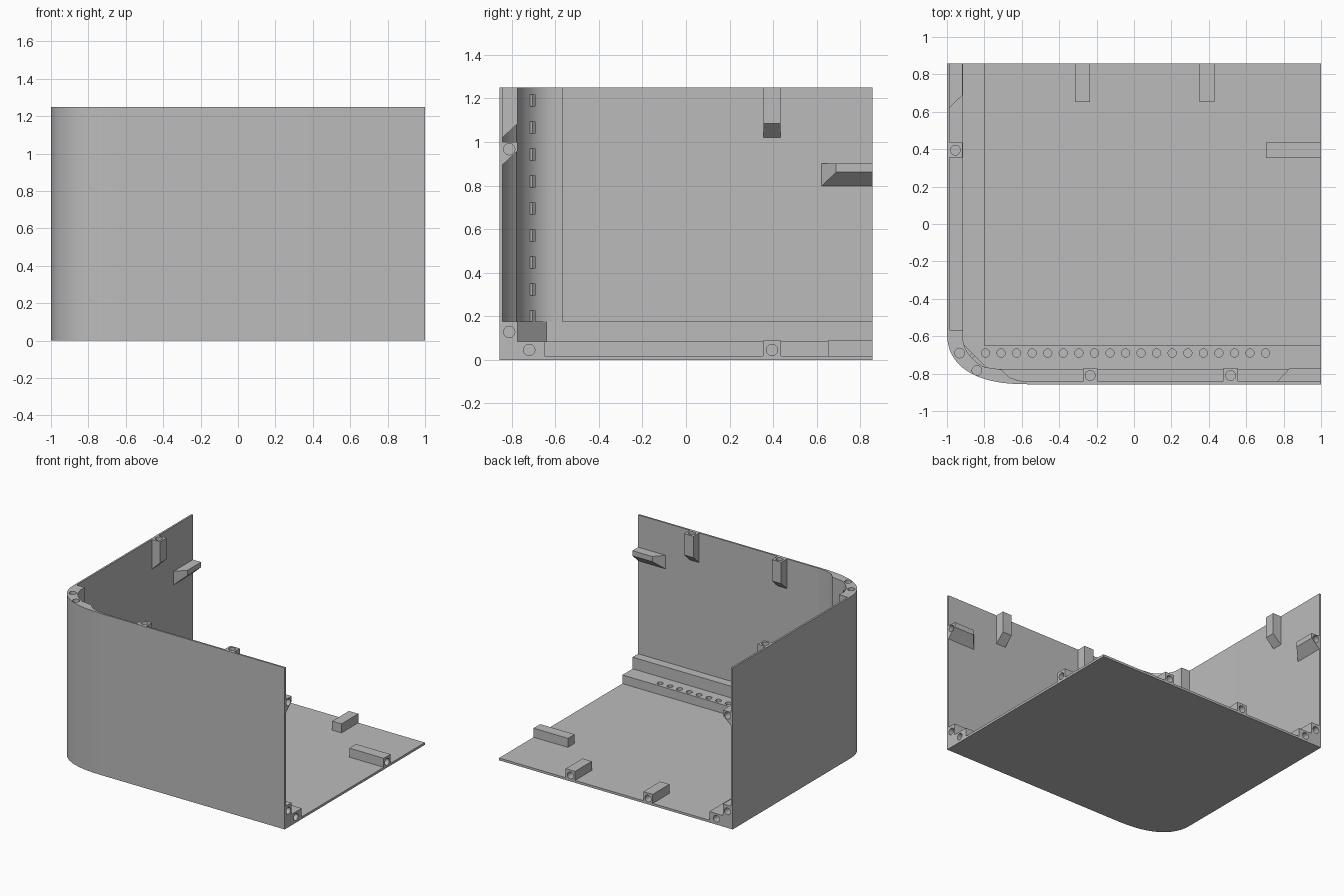
import bpy, bmesh, math
from mathutils import Vector, Matrix

if "Cube" in bpy.data.objects:
    bpy.data.objects.remove(bpy.data.objects["Cube"])

X, Y, TOP = 1.0, 0.857, 1.25          # half width, half depth, height
WALL, FLOOR, RIB = 0.014, 0.018, 0.07  # thicknesses

grey = bpy.data.materials.new("light_grey")
grey.use_nodes = True
grey.diffuse_color = (0.5, 0.5, 0.5, 1)
grey.node_tree.nodes["Principled BSDF"].inputs["Base Color"].default_value = (0.5, 0.5, 0.5, 1)


def finish(name, bm):
    bmesh.ops.recalc_face_normals(bm, faces=bm.faces)
    mesh = bpy.data.meshes.new(name)
    bm.to_mesh(mesh)
    bm.free()
    mesh.materials.append(grey)
    obj = bpy.data.objects.new(name, mesh)
    bpy.context.collection.objects.link(obj)
    return obj


def prism(name, outline, z0, z1):
    bm = bmesh.new()
    face = bm.faces.new([bm.verts.new((x, y, z0)) for x, y in outline])
    ext = bmesh.ops.extrude_face_region(bm, geom=[face])
    bmesh.ops.translate(bm, vec=(0, 0, z1 - z0),
                        verts=[v for v in ext["geom"] if isinstance(v, bmesh.types.BMVert)])
    return finish(name, bm)


def corner(inset, n=24):
    """Rounded front corner, from the side wall round to the front wall."""
    a, b, p = 0.45, 0.29, 2 / 2.5
    pts = []
    for i in range(n + 1):
        t = i / n * math.pi / 2
        c, s = max(math.cos(t), 0.0) ** p, math.sin(t) ** p
        pts.append((-X + a - (a - inset) * c, -Y + b - (b - inset) * s))
    return pts


def rim(inset):
    return [(-X + inset, Y)] + corner(inset) + [(X, -Y + inset)]


def drill(parts, holes, radius):
    """Cut round blind holes: each is (entry point, direction, depth)."""
    bm = bmesh.new()
    for point, direction, depth in holes:
        d = Vector(direction).normalized()
        length = depth + 0.02
        mid = Vector(point) + d * (depth - length / 2)
        turn = Vector((0, 0, 1)).rotation_difference(d).to_matrix().to_4x4()
        bmesh.ops.create_cone(bm, cap_ends=True, segments=20, radius1=radius, radius2=radius,
                              depth=length, matrix=Matrix.Translation(mid) @ turn)
    cutter = finish("hole_cutter", bm)
    cutter.hide_render = True
    for part in parts:
        mod = part.modifiers.new("holes", "BOOLEAN")
        mod.operation, mod.solver, mod.object = "DIFFERENCE", "EXACT", cutter
        bpy.context.view_layer.objects.active = part
        bpy.ops.object.modifier_apply(modifier=mod.name)
    bpy.data.objects.remove(cutter)


def smooth(obj):
    bpy.ops.object.select_all(action="DESELECT")
    obj.select_set(True)
    bpy.context.view_layer.objects.active = obj
    bpy.ops.object.shade_smooth_by_angle(angle=math.radians(30))


# Where a point (along, out from surface, up or across) lies on each plate
def on_front(s, d, z): return (s, -Y + WALL + d, z)
def on_side(s, d, z): return (-X + WALL + d, s, z)
def on_floor(s, d, y): return (s, y, FLOOR + d)


def rib(name, place, base, tip, hole, direction):
    """Block between a rectangle on the plate and one at its tip."""
    bm = bmesh.new()
    for (s0, s1, t0, t1), d in ((base, 0), (tip, RIB)):
        for s in (s0, s1):
            for t in (t0, t1):
                bm.verts.new(place(s, d, t))
    bmesh.ops.convex_hull(bm, input=bm.verts)
    bmesh.ops.dissolve_limit(bm, angle_limit=0.01, verts=bm.verts, edges=bm.edges)
    obj = finish(name, bm)
    drill([obj], [(hole, direction, 0.12)], 0.026)


# Plates
prism("floor_plate", rim(0) + [(X, Y)], 0, FLOOR)
walls = prism("curved_wall", rim(0) + rim(WALL)[::-1], FLOOR, TOP)

# Stepped rails along the foot of both walls
low = prism("lower_rail", rim(WALL) + [(X, -0.65), (-0.8, -0.65), (-0.8, Y)], FLOOR, 0.085)
high = prism("upper_rail", rim(WALL) + [(X, -0.775), (-0.78, -0.775), (-0.915, -0.64), (-0.915, Y)],
             0.085, 0.175)
drill([low], [((X, -0.72, 0.045), (-1, 0, 0), 0.12), ((-0.86, Y, 0.045), (0, -1, 0), 0.12)], 0.026)
drill([low], [((-0.794 + 0.0832 * i, -0.69, 0.085), (0, 0, -1), 0.055) for i in range(19)], 0.022)
drill([high], [((X, -0.812, 0.128), (-1, 0, 0), 0.12), ((-0.955, Y, 0.128), (0, -1, 0), 0.12)], 0.026)

# Corner post
inner = [(-0.62, -0.837), (-0.67, -0.818), (-0.71, -0.778), (-0.8, -0.765), (-0.835, -0.745),
         (-0.862, -0.72), (-0.882, -0.7), (-0.905, -0.66), (-0.915, -0.62), (-0.915, -Y + 0.29)]
post = prism("corner_post", corner(WALL) + inner, 0.175, TOP)
drill([post, walls], [((-0.932, -0.69, TOP), (0, 0, -1), 0.12),
                      ((-0.84, -0.783, TOP), (0, 0, -1), 0.12)], 0.026)

# Small tabs up the post
bm = bmesh.new()
for i in range(9):
    bmesh.ops.create_cube(bm, size=1, matrix=Matrix.Translation((-0.869, -0.708, 1.19 - 0.124 * i))
                          @ Matrix.Rotation(math.radians(45), 4, "Z")
                          @ Matrix.Diagonal((0.03, 0.02, 0.055, 1)))
finish("post_tabs", bm)

# Upright joining ribs at the top of the walls, with sloped lower ends
for name, place, s, point in (("front_upright_rib_a", on_front, -0.234, (-0.234, -0.81, TOP)),
                              ("front_upright_rib_b", on_front, 0.517, (0.517, -0.81, TOP)),
                              ("side_upright_rib", on_side, 0.395, (-0.955, 0.395, TOP))):
    rib(name, place, (s - 0.04, s + 0.04, 1.02, TOP), (s - 0.04, s + 0.04, 1.085, TOP),
        point, (0, 0, -1))

# Level joining ribs at the open ends of the walls, sloped below and at the end
rib("front_level_rib", on_front, (0.765, X, 0.895, 1.0), (0.83, X, 0.96, 1.0),
    (X, -0.812, 0.967), (-1, 0, 0))
rib("side_level_rib", on_side, (0.622, Y, 0.797, 0.902), (0.69, Y, 0.862, 0.902),
    (-0.955, Y, 0.869), (0, -1, 0))

# Joining ribs on the floor
for name, s in (("floor_back_rib_a", -0.275), ("floor_back_rib_b", 0.39)):
    box = (s - 0.04, s + 0.04, 0.652, Y)
    rib(name, on_floor, box, box, (s, Y, 0.045), (0, -1, 0))
box = (0.705, X, 0.354, 0.436)
rib("floor_end_rib", on_floor, box, box, (X, 0.395, 0.045), (-1, 0, 0))

for obj in (walls, post):
    smooth(obj)
